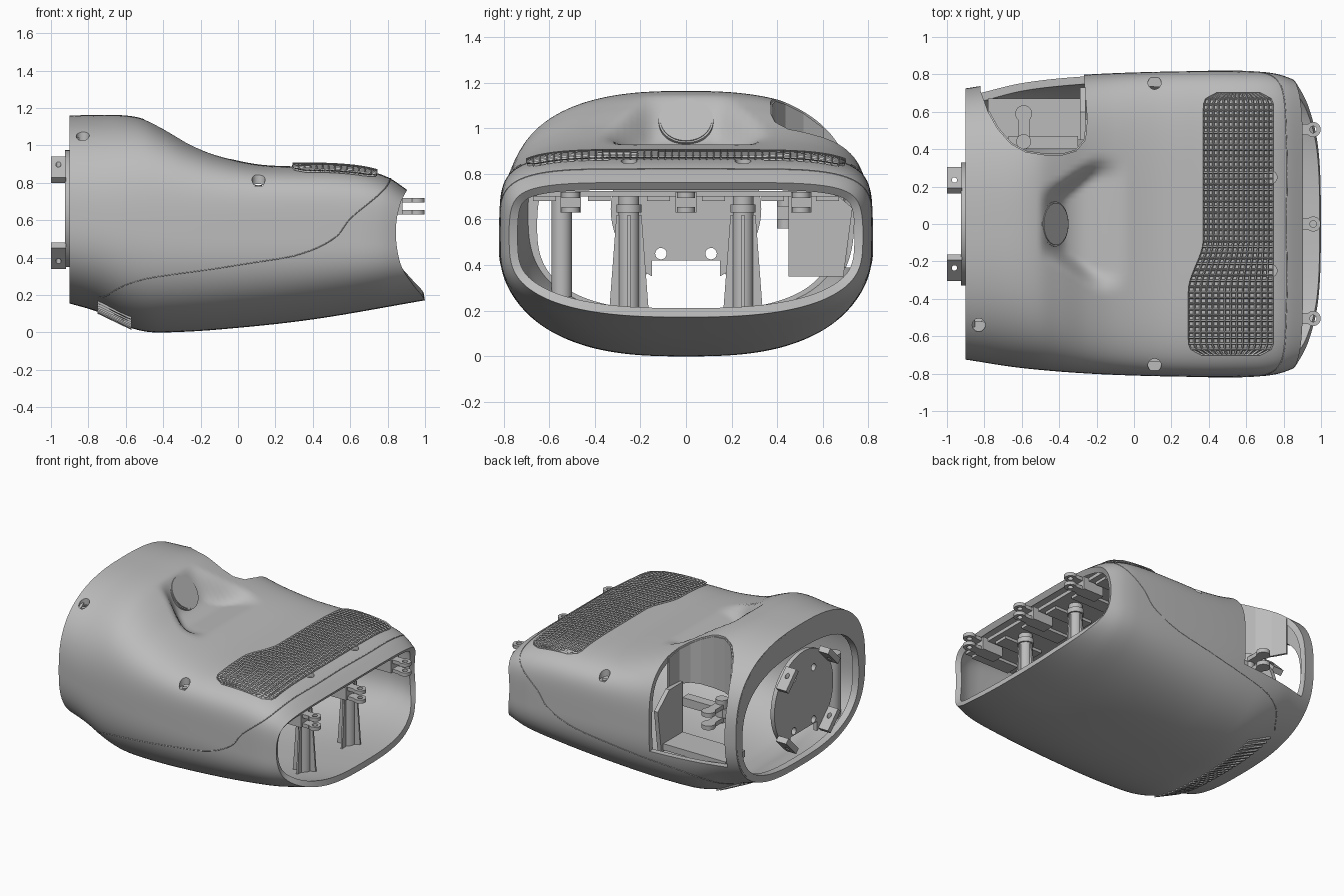
import bpy, bmesh, math
from mathutils import Vector, Matrix

if "Cube" in bpy.data.objects:
    bpy.data.objects.remove(bpy.data.objects["Cube"])
GREY = bpy.data.materials.new("plain grey")
GREY.use_nodes = True
GREY.diffuse_color = (.5, .5, .5, 1)
GREY.node_tree.nodes["Principled BSDF"].inputs["Base Color"].default_value = (.5, .5, .5, 1)

def activate(ob):
    bpy.ops.object.select_all(action='DESELECT')
    ob.select_set(True)
    bpy.context.view_layer.objects.active = ob

def shade(ob):
    activate(ob)
    bpy.ops.object.shade_smooth_by_angle(angle=math.radians(35))

def finish(bm, name, smooth=False):
    bmesh.ops.recalc_face_normals(bm, faces=bm.faces)
    me = bpy.data.meshes.new(name)
    bm.to_mesh(me)
    bm.free()
    ob = bpy.data.objects.new(name, me)
    bpy.context.collection.objects.link(ob)
    me.materials.append(GREY)
    if smooth:
        shade(ob)
    return ob

def modify(ob, kind, **settings):
    m = ob.modifiers.new(kind, kind)
    for k, v in settings.items():
        setattr(m, k, v)
    activate(ob)
    bpy.ops.object.modifier_apply(modifier=m.name)

def cut(ob, cutter):
    modify(ob, 'BOOLEAN', object=cutter, operation='DIFFERENCE', solver='EXACT')
    bpy.data.objects.remove(cutter)

def box(name, lo, hi, turn=0):
    lo, hi = Vector(lo), Vector(hi)
    bm = bmesh.new()
    bmesh.ops.create_cube(bm, size=1, matrix=Matrix.Translation((lo + hi) / 2)
                          @ Matrix.Rotation(turn, 4, 'X') @ Matrix.Diagonal((*(hi - lo), 1)))
    return finish(bm, name)

def rod(name, a, b, r, sides=32):
    a, b = Vector(a), Vector(b)
    bm = bmesh.new()
    q = (b - a).to_track_quat('Z', 'Y').to_matrix().to_4x4()
    bmesh.ops.create_cone(bm, cap_ends=True, segments=sides, radius1=r, radius2=r,
                          depth=(b - a).length, matrix=Matrix.Translation((a + b) / 2) @ q)
    return finish(bm, name, True)

def prism(name, outline, shift):
    bm = bmesh.new()
    f = bm.faces.new([bm.verts.new(p) for p in outline])
    new = bmesh.ops.extrude_face_region(bm, geom=[f])["geom"]
    bmesh.ops.translate(bm, verts=[v for v in new if isinstance(v, bmesh.types.BMVert)], vec=shift)
    return finish(bm, name)

def net(bm, rows, closed=False):
    rows = [[bm.verts.new(p) for p in row] for row in rows]
    for p, q in zip(rows, rows[1:]):
        for j in range(0 if closed else 1, len(p)):
            bm.faces.new((p[j - 1], p[j], q[j], q[j - 1]))

def curve(keys, x):
    x = min(max(x, keys[0][0]), keys[-1][0])
    i = max(j for j in range(len(keys) - 1) if keys[j][0] <= x)
    def slope(j):
        (a, p), (b, q) = keys[max(j - 1, 0)], keys[min(j + 1, len(keys) - 1)]
        return (q - p) / (b - a)
    (x0, a), (x1, b) = keys[i], keys[i + 1]
    h, t = x1 - x0, (x - x0) / (x1 - x0)
    return (a * (1 + 2 * t) * (1 - t) ** 2 + slope(i) * h * t * (1 - t) ** 2
            + b * t * t * (3 - 2 * t) - slope(i + 1) * h * t * t * (1 - t))

def step(a, b, x):
    t = min(max((x - a) / (b - a), 0), 1)
    return t * t * (3 - 2 * t)

# Outlines of the housing
TOP = [(-.9, 1.16), (-.75, 1.163), (-.6, 1.16), (-.5, 1.14), (-.4, 1.09), (-.25, 1.005), (-.1, .945),
       (.1, .9), (.3, .888), (.5, .885), (.65, .872), (.75, .85), (.82, .82), (.9, .765), (1, .69)]
BOTTOM = [(-.9, .155), (-.75, .11), (-.6, .035), (-.5, .006), (-.4, 0), (-.1, .016), (.4, .07), (1, .172)]
WIDTH = [(-.9, .725), (-.6, .77), (-.2, .802), (.3, .817), (.65, .815), (.75, .805), (.82, .785), (1, .71)]
MIDDLE = [(-.9, .63), (-.3, .54), (.4, .5), (1, .47)]
MOUTH = [(.1, 1), (.17, 1), (.25, .94), (.33, .885), (.4, .86), (.5, .845), (.6, .848), (.7, .872), (.77, .908)]
SEAM = [(-50, -.74), (-28, -.5), (-18, 0), (-12, .3), (0, .5), (17, .6), (40, .78), (60, .815), (90, .815)]

def section(x):
    return (*(curve(k, x) for k in (TOP, BOTTOM, WIDTH, MIDDLE)), 2.6 + 2.7 * step(-.8, .35, x), 2.7)

def dent(x, y):
    w = .1 + .15 * step(-.47, -.15, x)
    return .135 * step(-.51, -.36, x) * (1 - step(-.36, -.02, x)) * (1 - step(w, w + .12, abs(y)))

def ring_point(x, a):
    top, bot, w, mid, n_up, n_down = section(x)
    c, s = math.cos(a), math.sin(a)
    n = n_up if s > 0 else n_down
    r = (abs(c) ** n + abs(s) ** n) ** (-1 / n)
    y = w * r * c
    return y, mid + r * s * (top - mid) - dent(x, y) if s > 0 else mid + r * s * (mid - bot)

def height(x, y, under=False):
    top, bot, w, mid, n_up, n_down = section(x)
    n = n_down if under else n_up
    k = max(0, 1 - abs(y / w) ** n) ** (1 / n)
    return mid - (mid - bot) * k if under else mid + (top - mid) * k - dent(x, y)

def mouth_x(a):
    x = .9
    for _ in range(40):
        x += .4 * (curve(MOUTH, ring_point(x, a)[1]) - x)
    return x

# Lofted hollow housing
angles = [math.tau * j / 192 for j in range(192)]
ends = [mouth_x(a) for a in angles]
bm = bmesh.new()
net(bm, [[(x, *ring_point(x, a)) for a, x in ((a, -.9 + (e + .9) * i / 110) for a, e in zip(angles, ends))]
         for i in range(111)], True)
housing = finish(bm, "housing")
modify(housing, 'SOLIDIFY', thickness=.04, offset=-1)

# Side access opening, its lining and bracket
outline = [(-.82, .95), (-.82, .71), (-.78, .6), (-.73, .51), (-.66, .43), (-.58, .385), (-.48, .37),
           (-.38, .37), (-.31, .39), (-.26, .45), (-.25, .56), (-.28, .95)]
cut(housing, prism("opening_cutter", [(x, y, .39) for x, y in outline], (0, 0, 1)))
bm = bmesh.new()
net(bm, [[(x, y, .74), (x, y, height(x, y) - .01)] for x, y in outline[2:-1]])
modify(finish(bm, "opening_lining"), 'SOLIDIFY', thickness=.015, offset=0)
prism("pocket_wall", [(-.29, y, z) for y, z in [(.45, .35), (.69, .35), (.73, .65), (.6, .76), (.45, .76)]], (.03, 0, 0))
box("pocket_floor", (-.78, .45, .36), (-.27, .67, .405))
box("pocket_arm", (-.67, .4, .6), (-.3, .47, .66))
for z in (.57, .66):
    rod("pocket_lug_end", (-.59, .59, z), (-.59, .59, z + .03), .045)
    box("pocket_lug", (-.62, .44, z), (-.56, .59, z + .03))
rod("pocket_pin", (-.59, .44, .56), (-.59, .44, .72), .04)

# Counterbored screws in the skin
for x, y in [(.11, .755), (.11, -.755), (-.83, -.54), (.73, .25), (.73, -.25)]:
    z = height(x, y)
    cut(housing, rod("bore_cutter", (x, y, z - .035), (x, y, z + .2), .035))
    rod("screw", (x, y, z - .05), (x, y, z - .03), .018)
shade(housing)

# Fine seam between the upper and lower skins
seam = bpy.data.curves.new("seam", 'CURVE')
seam.dimensions, seam.bevel_depth, seam.bevel_resolution = '3D', .003, 0
line = seam.splines.new('POLY')
line.points.add(140)
for p, a in zip(line.points, range(-50, 232, 2)):
    x = curve(SEAM, min(a, 180 - a))
    p.co = (x, *ring_point(x, math.radians(a)), 1)
seam.materials.append(GREY)
bpy.context.collection.objects.link(bpy.data.objects.new("seam", seam))

# Rear frame around the back opening
bm = bmesh.new()
net(bm, [[(x, y * ky, c + (z - .65) * kz) for y, z in (ring_point(-.9, a) for a in angles)]
         for x, ky, kz, c in ((-.85, .97, .97, .65), (-.9, .985, .985, .65), (-.9, .9, .78, .587),
                              (-.85, .9, .78, .587), (-.85, .97, .97, .65))], True)
bmesh.ops.remove_doubles(bm, verts=bm.verts, dist=.0001)
finish(bm, "rear_frame", True)

# Round mounting plate with holes and four tabs
plate = rod("mounting_plate", (-.925, 0, .645), (-.895, 0, .645), .33, 64)
for y, z in [(-.11, .45), (.11, .45), (-.11, .82), (.11, .82)]:
    cut(plate, rod("hole_cutter", (-1, y, z), (-.8, y, z), .025))
cut(plate, box("notch_cutter", (-1, -.15, .2), (-.8, .15, .42)))
shade(plate)
for sy in (-1, 1):
    for sz in (-1, 1):
        y, z = .235 * sy, .64 + .23 * sz
        tab = box("mounting_tab", (-1, y - .08, z - .02), (-.92, y + .08, z + .02), -sy * sz * math.pi / 4)
        cut(tab, rod("hole_cutter", (-.96, y, z - .2), (-.96, y, z + .2), .014))
rod("rear_post", (-.78, -.545, .26), (-.78, -.545, .72), .045)

# Fore posts with flared fins
for y in (-.25, .25):
    rod("post", (.7, y, .15), (.7, y, .72), .045)
    rod("post_cap", (.7, y, .63), (.7, y, .665), .055)
    for k in range(4):
        out = Matrix.Rotation(k * math.pi / 2, 3, 'Z')
        fin = [Vector((.7, y, z)) + out @ Vector((r, -.006, 0)) for r, z in
               [(.03, .15), (.09, .15), (.055, .62), (.03, .62)]]
        prism("post_fin", fin, out @ Vector((0, .012, 0)))

# Hinge plate under the roof with three hinges
box("hinge_plate", (.45, -.68, .7), (.84, .68, .725))
for y in (-.62, -.38, -.12, .12, .38, .62):
    box("plate_rib", (.5, y - .05, .68), (.8, y + .05, .705))
for y in (-.505, 0, .505):
    box("hinge_block", (.72, y - .045, .63), (.88, y + .045, .72))
    for z in (.63, .695):
        lug = rod("hinge_lug_end", (.958, y, z), (.958, y, z + .025), .04)
        cut(lug, rod("hole_cutter", (.958, y, .5), (.958, y, .8), .018))
        shade(lug)
        box("hinge_lug", (.85, y - .03, z), (.93, y + .03, z + .025))

# Raised mesh panel on the deck
bm, rows = bmesh.new(), []
for j in range(47):
    y = -.7 + 1.4 * j / 46
    inset = .07 * (1 - math.sqrt(max(0, 1 - (max(0, abs(y) - .63) / .07) ** 2)))
    x0, x1 = .29 + .08 * step(-.36, -.08, y) + inset, .745 - inset
    xs = [x0 + (x1 - x0) * i / 14 for i in range(15)]
    rows.append([(x, y, height(x, y) + .015) for x in xs])
net(bm, rows)
modify(finish(bm, "mesh_panel"), 'WIREFRAME', thickness=.013)

# Round window in the hood scoop
axis = Vector((.81, 0, .585)).normalized()
centre = Vector((-.425, 0, 1.03))
rod("window_rim", centre - axis * .02, centre + axis * .006, .12, 64)
rod("window", centre, centre + axis * .011, .112, 64)

# Slatted vent under the tail
for k in range(-11, 12):
    side = [(x, k * .042 - .01, height(x, k * .042, True) + dz)
            for x, dz in ((-.75, .02), (-.75, -.01), (-.57, -.01), (-.57, .02))]
    prism("vent_slat", side, (0, .02, 0))
